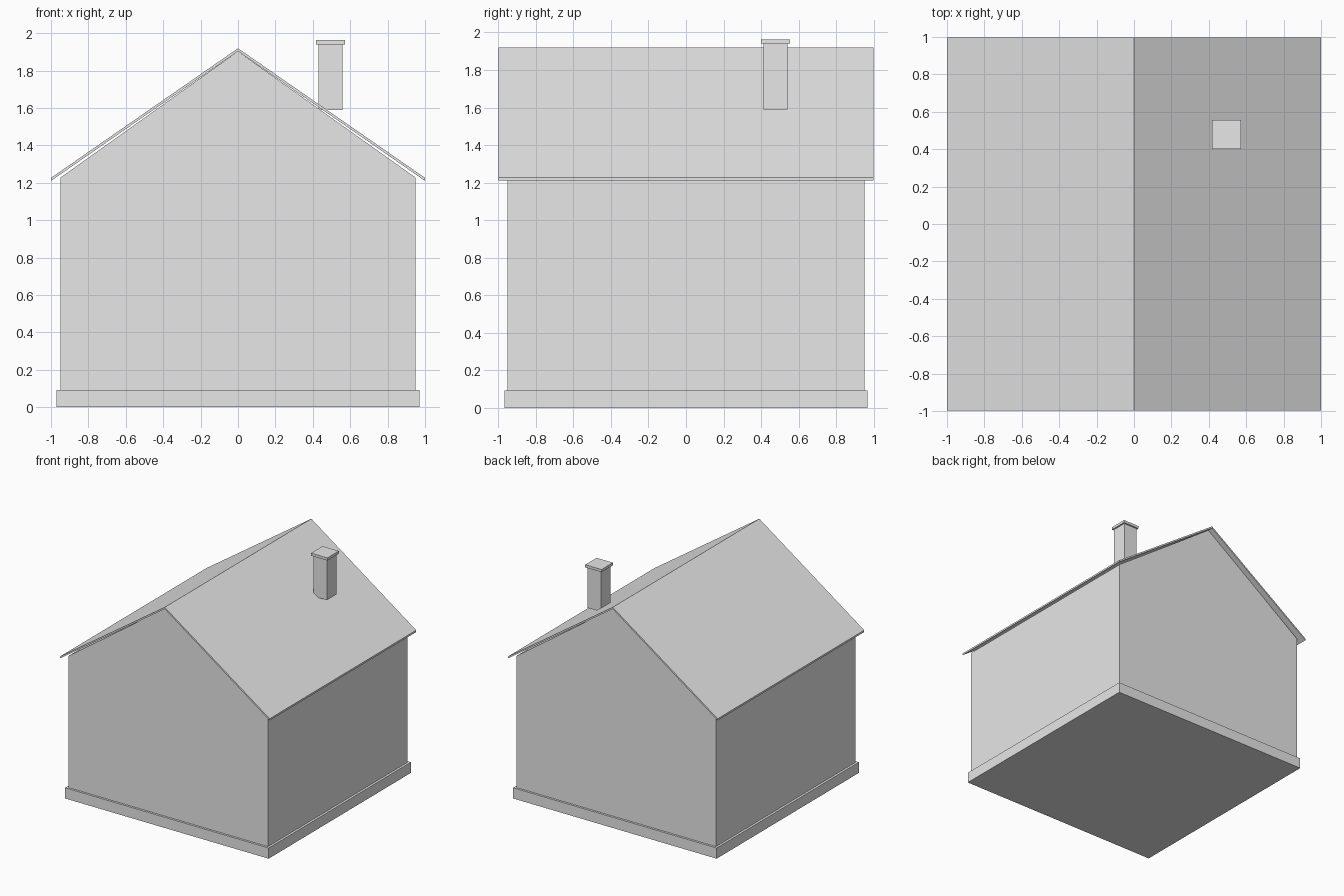
import bpy

if "Cube" in bpy.data.objects:
    bpy.data.objects.remove(bpy.data.objects["Cube"])

grey = bpy.data.materials.new("plain grey")
grey.diffuse_color = (0.8, 0.8, 0.8, 1)
grey.use_nodes = True
grey.node_tree.nodes["Principled BSDF"].inputs["Base Color"].default_value = grey.diffuse_color


def extrude_profile(name, profile, y0, y1):
    """Closed prism from an x-z outline swept along y."""
    n = len(profile)
    verts = [(x, y, z) for y in (y0, y1) for x, z in profile]
    faces = [tuple(range(n)), tuple(reversed(range(n, 2 * n)))]
    for i in range(n):
        j = (i + 1) % n
        faces.append((j, i, i + n, j + n))
    mesh = bpy.data.meshes.new(name)
    mesh.from_pydata(verts, [], faces)
    mesh.materials.append(grey)
    obj = bpy.data.objects.new(name, mesh)
    bpy.context.collection.objects.link(obj)
    return obj


def box(name, x0, x1, y0, y1, z0, z1):
    return extrude_profile(name, [(x0, z0), (x1, z0), (x1, z1), (x0, z1)], y0, y1)


# Foundation slab
box("foundation", -0.97, 0.97, -0.968, 0.968, 0, 0.092)

# House walls with gables
extrude_profile("walls", [(-0.95, 0.092), (0.95, 0.092), (0.95, 1.227),
                          (0, 1.903), (-0.95, 1.227)], -0.95, 0.95)

# Thin pitched roof with overhanging eaves
extrude_profile("roof", [(-1, 1.21), (0, 1.903), (1, 1.21),
                         (1, 1.226), (0, 1.919), (-1, 1.226)], -0.998, 0.998)

# Chimney stack and its cap
box("chimney", 0.43, 0.559, 0.413, 0.542, 1.59, 1.94)
box("chimney_cap", 0.417, 0.572, 0.4, 0.555, 1.94, 1.963)
